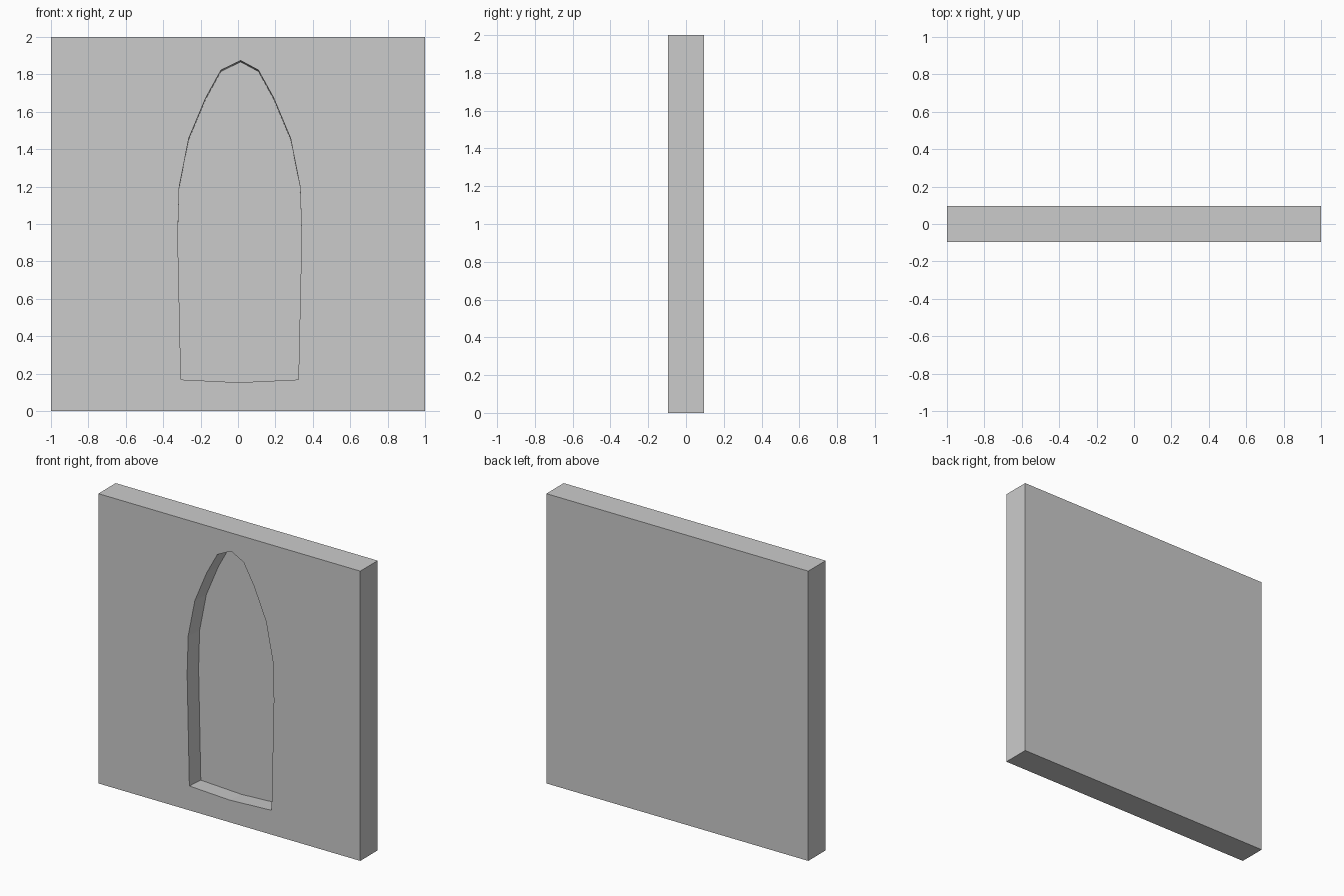
import bpy, bmesh
from mathutils import Vector

if "Cube" in bpy.data.objects:
    bpy.data.objects.remove(bpy.data.objects["Cube"])

W, T, H = 2.0, 0.19, 2.0      # panel width, thickness, height
DEPTH, OUT = 0.125, 0.1       # recess depth, cutter overhang in front
SLOPE = -0.06                 # recess walls drop slightly toward the back


def mesh_object(name, bm):
    bmesh.ops.recalc_face_normals(bm, faces=bm.faces)
    mesh = bpy.data.meshes.new(name)
    bm.to_mesh(mesh)
    bm.free()
    obj = bpy.data.objects.new(name, mesh)
    bpy.context.collection.objects.link(obj)
    return obj


# Wall panel
bm = bmesh.new()
bmesh.ops.create_cube(bm, size=1)
bmesh.ops.scale(bm, vec=(W, T, H), verts=bm.verts)
bmesh.ops.translate(bm, vec=(0, 0, H / 2), verts=bm.verts)
panel = mesh_object("wall_panel", bm)

# Pointed-arch niche cutter, slightly off centre
half = [(0.100, 1.823), (0.181, 1.676), (0.272, 1.459),
        (0.323, 1.20), (0.331, 0.935), (0.314, 0.168)]
CX = 0.009
outline = ([(0.014, 1.874)] + [(CX + x, z) for x, z in half] + [(0.004, 0.153)]
           + [(CX - x, z) for x, z in reversed(half)])
bm = bmesh.new()
front = -T / 2 - OUT
face = bm.faces.new([bm.verts.new((x, front, z - OUT * SLOPE)) for x, z in outline])
ext = bmesh.ops.extrude_face_region(bm, geom=[face], use_keep_orig=True)
moved = [g for g in ext["geom"] if isinstance(g, bmesh.types.BMVert)]
length = OUT + DEPTH
bmesh.ops.translate(bm, vec=Vector((0, length, length * SLOPE)), verts=moved)
cutter = mesh_object("niche_cutter", bm)
cutter.hide_render = True

# Carve the niche and discard the cutter
cut = panel.modifiers.new("niche", "BOOLEAN")
cut.operation = "DIFFERENCE"
cut.solver = "EXACT"
cut.object = cutter
bpy.context.view_layer.objects.active = panel
panel.select_set(True)
bpy.ops.object.modifier_apply(modifier=cut.name)
bpy.data.objects.remove(cutter, do_unlink=True)
